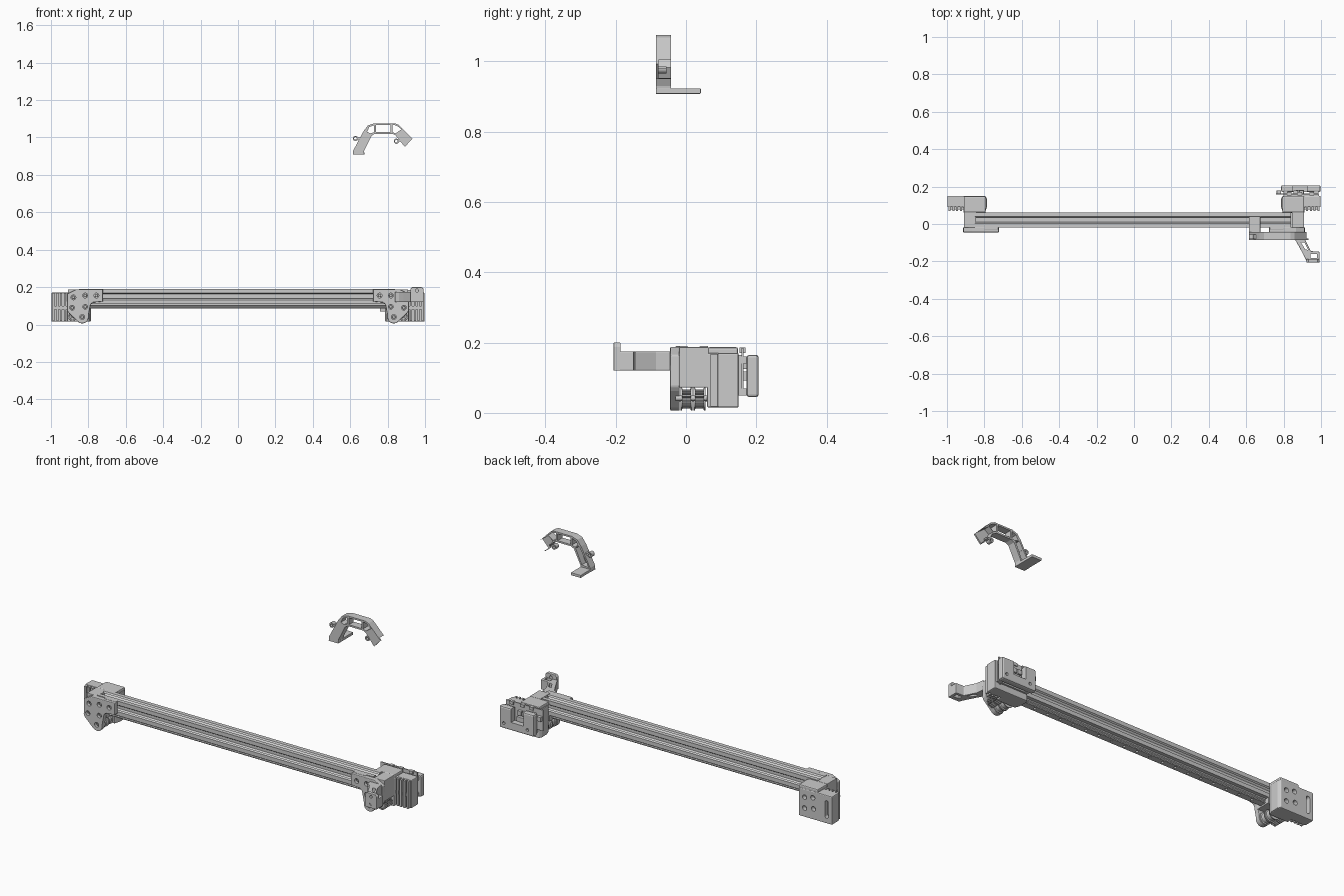
import bpy, bmesh
from math import cos, sin, pi, radians
from mathutils import Matrix, Vector

if "Cube" in bpy.data.objects:
    bpy.data.objects.remove(bpy.data.objects["Cube"])


def finish(bm, name, bevel=0, cuts=(), smooth=False):
    bmesh.ops.recalc_face_normals(bm, faces=bm.faces)
    me = bpy.data.meshes.new(name)
    bm.to_mesh(me)
    bm.free()
    ob = bpy.data.objects.new(name, me)
    bpy.context.collection.objects.link(ob)
    if bevel:
        m = ob.modifiers.new("bevel", 'BEVEL')
        m.width, m.segments, m.angle_limit = bevel, 2, radians(35)
    for c in cuts:
        m = ob.modifiers.new("cut", 'BOOLEAN')
        m.object, m.operation, m.solver = c, 'DIFFERENCE', 'EXACT'
    if bevel or cuts:
        bpy.context.view_layer.update()
        dg = bpy.context.evaluated_depsgraph_get()
        new = bpy.data.meshes.new_from_object(ob.evaluated_get(dg))
        ob.modifiers.clear()
        ob.data = new
        for c in cuts:
            bpy.data.objects.remove(c)
    if smooth:
        bpy.ops.object.select_all(action='DESELECT')
        bpy.context.view_layer.objects.active = ob
        ob.select_set(True)
        bpy.ops.object.shade_smooth_by_angle(angle=radians(35))
    return ob


def place(axis, u, v, w):
    return {'x': (w, u, v), 'y': (u, w, v), 'z': (u, v, w)}[axis]


def prism(name, pts, axis, a, b, bevel=0, cuts=(), s=1):
    """Extrude a 2D profile along an axis; s=-1 mirrors it in x."""
    bm = bmesh.new()
    vs = [bm.verts.new(place(axis, u * s, v, a)) for u, v in pts]
    f = bm.faces.new(vs)
    r = bmesh.ops.extrude_face_region(bm, geom=[f])
    d = Vector(place(axis, 0, 0, b - a))
    bmesh.ops.translate(bm, vec=d, verts=[g for g in r['geom'] if isinstance(g, bmesh.types.BMVert)])
    return finish(bm, name, bevel, cuts)


def box(name, x0, x1, y0, y1, z0, z1, bevel=0, cuts=()):
    x0, x1 = sorted((x0, x1))
    return prism(name, [(x0, y0), (x1, y0), (x1, y1), (x0, y1)], 'z', z0, z1, bevel, cuts)


def circle(u, v, r, n=24, a0=0, a1=2 * pi, end=False):
    k = n - 1 if end else n
    return [(u + r * cos(a0 + (a1 - a0) * i / k), v + r * sin(a0 + (a1 - a0) * i / k)) for i in range(n)]


def cutter(shapes, axis, a, b):
    """One hidden cutter made from several profiles."""
    bm = bmesh.new()
    for pts in shapes:
        f = bm.faces.new([bm.verts.new(place(axis, u, v, a)) for u, v in pts])
        r = bmesh.ops.extrude_face_region(bm, geom=[f])
        bmesh.ops.translate(bm, vec=Vector(place(axis, 0, 0, b - a)),
                            verts=[g for g in r['geom'] if isinstance(g, bmesh.types.BMVert)])
    ob = finish(bm, "cutter")
    ob.hide_render = True
    return ob


def rect(u0, u1, v0, v1):
    return [(u0, v0), (u1, v0), (u1, v1), (u0, v1)]


def lathe(name, prof, x, z):
    """Revolve (y, radius) points about a y-parallel axis."""
    bm = bmesh.new()
    vs = [bm.verts.new((x + r, y, z)) for y, r in prof]
    es = [bm.edges.new(p) for p in zip(vs, vs[1:])]
    bmesh.ops.spin(bm, geom=vs + es, cent=(x, 0, z), axis=(0, 1, 0), angle=2 * pi, steps=32)
    bmesh.ops.remove_doubles(bm, verts=bm.verts, dist=1e-5)
    return finish(bm, name, smooth=True)


# Slotted beam: one side profile turned four times
side = [(1, -1), (1, -.45), (.8, -.3), (.8, -.58), (.66, -.58), (.4, -.3),
        (.4, .3), (.66, .58), (.8, .58), (.8, .3), (1, .45)]
prof = []
for k in range(4):
    c, s = round(cos(k * pi / 2)), round(sin(k * pi / 2))
    prof += [(.022 + .04 * (c * u - s * v), .15 + .04 * (s * u + c * v)) for u, v in side]
prism("slotted_beam", prof, 'x', -.85, .84)

# Linear rail under the beam with mounting holes
holes = cutter([circle(-.72 + i * .08, .022, .007, 12) for i in range(19)], 'z', .07, .1)
prism("linear_rail", [(.002, .11), (.002, .103), (.007, .099), (.007, .094), (.002, .091), (.004, .086),
                      (.04, .086), (.042, .091), (.037, .094), (.037, .099), (.042, .103), (.042, .11)],
      'x', -.79, .79, cuts=[holes])

# End brackets, mirrored left and right
plate = [(.912, .165), (.865, .188), (.722, .188), (.722, .123), (.775, .118), (.788, .108), (.799, .05)]
plate += circle(.833, .04, .034, 12, pi, 1.75 * pi, True)
plate += [(.905, .062), (.914, .075)]
for s, tag in ((-1, "left"), (1, "right")):
    bolts = [(.88, .145), (.817, .155), (.757, .155), (.887, .09), (.817, .095), (.833, .04)]
    h = cutter([circle(s * u, v, .013, 20) for u, v in bolts], 'y', -.06, -.026)
    prism(tag + "_front_plate", plate, 'y', -.045, -.018, .004, [h], s)
    for i, (u, v) in enumerate(bolts):
        lathe(f"{tag}_bolt_{i}", [(-.02, .0001), (-.02, .009), (-.034, .009), (-.036, .007), (-.036, .005),
                                  (-.03, .005), (-.03, .0001)], s * u, v)
    # bridge behind the plate at the beam end
    box(tag + "_bridge", s * .845, s * .91, -.02, .065, .072, .187, .003)
    box(tag + "_inner_web", s * .79, s * .845, -.02, .065, .078, .108)
    # rear block
    shapes = [circle(s * u, v, .013, 20) for u, v in
              ((.88, .135), (.83, .125), (.885, .075), (.83, .065))]
    shapes.append(circle(s * .965, .13, .011, 10, 0, pi, True) + circle(s * .965, .055, .011, 10, pi, 2 * pi, True))
    h = cutter(shapes, 'y', .125, .2)
    prism(tag + "_rear_block", [(.998, .09), (.998, .15), (.795, .15), (.787, .135), (.787, .09), (.797, .06),
                                (.912, .06), (.912, .09)], 'z', .015, .171, .005, [h], s)
    box(tag + "_block_top", s * .793, s * .91, .062, .148, .16, .187, .006)
    # belt clamp ridges
    for i in range(4):
        box(f"{tag}_clamp_ridge_{i}", s * (.92 + i * .02), s * (.931 + i * .02), .07, .092, .018, .168)
    box(tag + "_wing_shelf", s * .912, s * .99, .078, .092, .08, .1)
    # belt pulleys: one toothed, one plain pair per side
    for j, y in enumerate((-.016, .021)):
        lathe(f"{tag}_pulley_{j}", [(y, .008), (y, .033), (y + .004, .033), (y + .006, .027), (y + .028, .027),
                                    (y + .03, .033), (y + .034, .033), (y + .034, .008), (y, .008)], s * .835, .04)
        bm = bmesh.new()
        for k in range(18):
            m = Matrix.Translation((s * .885, y + .017, .042)) @ Matrix.Rotation(k * pi / 9, 4, 'Y')
            bmesh.ops.create_cube(bm, size=1, matrix=m @ Matrix.Diagonal((.05, .026, .004, 1)))
        finish(bm, f"{tag}_toothed_pulley_{j}")
    lathe(tag + "_axle", [(-.03, .0001), (-.03, .008), (.08, .008), (.08, .0001)], s * .835, .04)
    lathe(tag + "_toothed_axle", [(-.03, .0001), (-.03, .008), (.08, .008), (.08, .0001)], s * .885, .042)
    # lip on top of the plate
    box(tag + "_plate_lip", s * .725, s * .8, -.03, -.012, .179, .19, .003)

# Forked arm reaching forward on the right
h = cutter([[(.893, -.1), (.912, -.1), (.932, -.14), (.915, -.135)],
            rect(.944, .978, -.183, -.16)], 'z', .1, .25)
prism("forward_arm", [(.84, -.044), (.91, -.044), (.915, -.085), (.945, -.145), (.992, -.148), (.992, -.203),
                      (.925, -.203), (.885, -.125), (.862, -.085), (.84, -.07)], 'z', .12, .175, .003, [h])
h = cutter([circle(.957, .182, .008, 16), circle(.957, .143, .008, 16)], 'y', -.3, -.1)
prism("arm_tab", [(.922, .12), (.992, .12), (.992, .19), (.982, .2), (.932, .2), (.922, .19)],
      'y', -.206, -.186, .002, [h])

# Rear electronics: board, cover and connectors
box("circuit_board", .76, .985, .158, .164, .07, .185)
box("board_spacer", .8, .99, .148, .16, .05, .165)
h1 = cutter([rect(.85, .925, .09, .2)], 'y', .15, .25)
h2 = cutter([circle(.825, .075, .008, 16), circle(.97, .075, .008, 16)], 'y', .195, .25)
box("board_cover", .787, .998, .172, .207, .045, .165, .008, [h1, h2])
for i, z in enumerate((.06, .15)):
    for j, x in enumerate((.81, .975)):
        box(f"cover_post_{i}_{j}", x - .012, x + .012, .16, .176, z - .01, z + .01)
for i, x in enumerate((.775, .865, .895)):
    box(f"connector_{i}", x - .012, x + .012, .162, .18, .125, .15, .002)
box("motor_chip", .865, .91, .162, .182, .092, .118, .002)
for i, x in enumerate((.83, .885, .95)):
    box(f"board_pin_{i}", x - .012, x + .012, .152, .17, .17, .186)

# Raised cable arch, floating above the right end
outer = [(.615, .908), (.616, .93), (.672, 1.035), (.695, 1.065), (.728, 1.076), (.838, 1.076), (.858, 1.068), (.932, .993)]
inner = [(.892, .95), (.842, 1.012), (.825, 1.02), (.732, 1.02), (.715, 1.01), (.675, .93), (.672, .908)]
wins = [[(.69, 1.03), (.71, 1.022), (.728, 1.028), (.728, 1.066), (.702, 1.056)],
        rect(.738, .815, 1.029, 1.067),
        [(.825, 1.029), (.843, 1.022), (.874, 1.044), (.853, 1.06), (.836, 1.067), (.825, 1.067)]]
through = cutter(wins, 'y', -.2, .1)
# hollow channel open to the back along both legs
channel = cutter([[(.624, .93), (.682, 1.03), (.706, 1.018), (.668, .935)],
                  [(.872, 1.04), (.846, 1.02), (.885, .945), (.94, .99)]], 'y', -.078, .1)
prism("cable_arch", outer + inner, 'y', -.086, -.043, cuts=[through, channel])
box("arch_foot", .615, .675, -.086, .042, .908, .923, .002)
for i, (x, z) in enumerate(((.628, .995), (.847, .98))):
    lathe(f"arch_ring_{i}", [(-.08, .007), (-.08, .014), (-.055, .014), (-.055, .007), (-.08, .007)], x, z)
prism("ring_link_0", rect(.638, .66, .99, 1.0), 'y', -.08, -.055)
prism("ring_link_1", rect(.856, .875, .978, .986), 'y', -.08, -.055)
